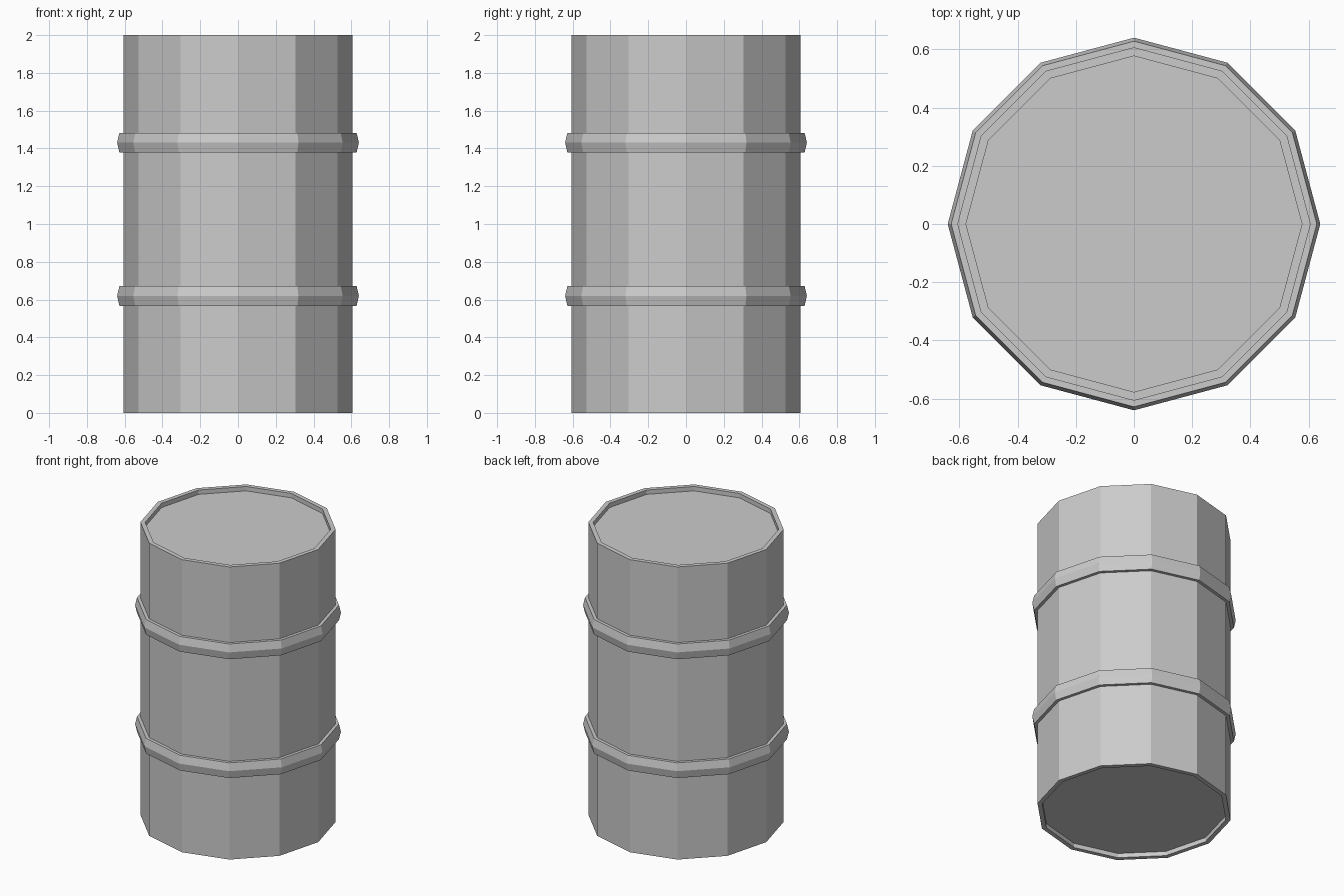
import bpy, bmesh, math

if "Cube" in bpy.data.objects:
    bpy.data.objects.remove(bpy.data.objects["Cube"])

SIDES = 12


def lathe(name, profile, closed):
    """Revolve (radius, z) points around z; open profiles get end caps."""
    bm = bmesh.new()
    rings = []
    for r, z in profile:
        rings.append([bm.verts.new((r * math.cos(2 * math.pi * i / SIDES),
                                    r * math.sin(2 * math.pi * i / SIDES), z))
                      for i in range(SIDES)])
    pairs = list(zip(rings, rings[1:]))
    if closed:
        pairs.append((rings[-1], rings[0]))
    for a, b in pairs:
        for i in range(SIDES):
            j = (i + 1) % SIDES
            bm.faces.new((a[i], a[j], b[j], b[i]))
    if not closed:
        bm.faces.new(rings[0])
        bm.faces.new(rings[-1])
    bmesh.ops.recalc_face_normals(bm, faces=bm.faces)
    mesh = bpy.data.meshes.new(name)
    bm.to_mesh(mesh)
    bm.free()
    obj = bpy.data.objects.new(name, mesh)
    bpy.context.collection.objects.link(obj)
    return obj


# Drum body with recessed lid and base
R, RIM, DEPTH, H = 0.607, 0.577, 0.03, 2.0
lathe("drum_body", [(RIM, DEPTH), (RIM, 0), (R, 0),
                    (R, H), (RIM, H), (RIM, H - DEPTH)], closed=False)

# Two raised hoops with a ridged outer edge
for name, z in (("lower_hoop", 0.619), ("upper_hoop", 1.431)):
    lathe(name, [(0.59, z - 0.052), (0.628, z - 0.052), (0.64, z),
                 (0.628, z + 0.052), (0.59, z + 0.052)], closed=True)
